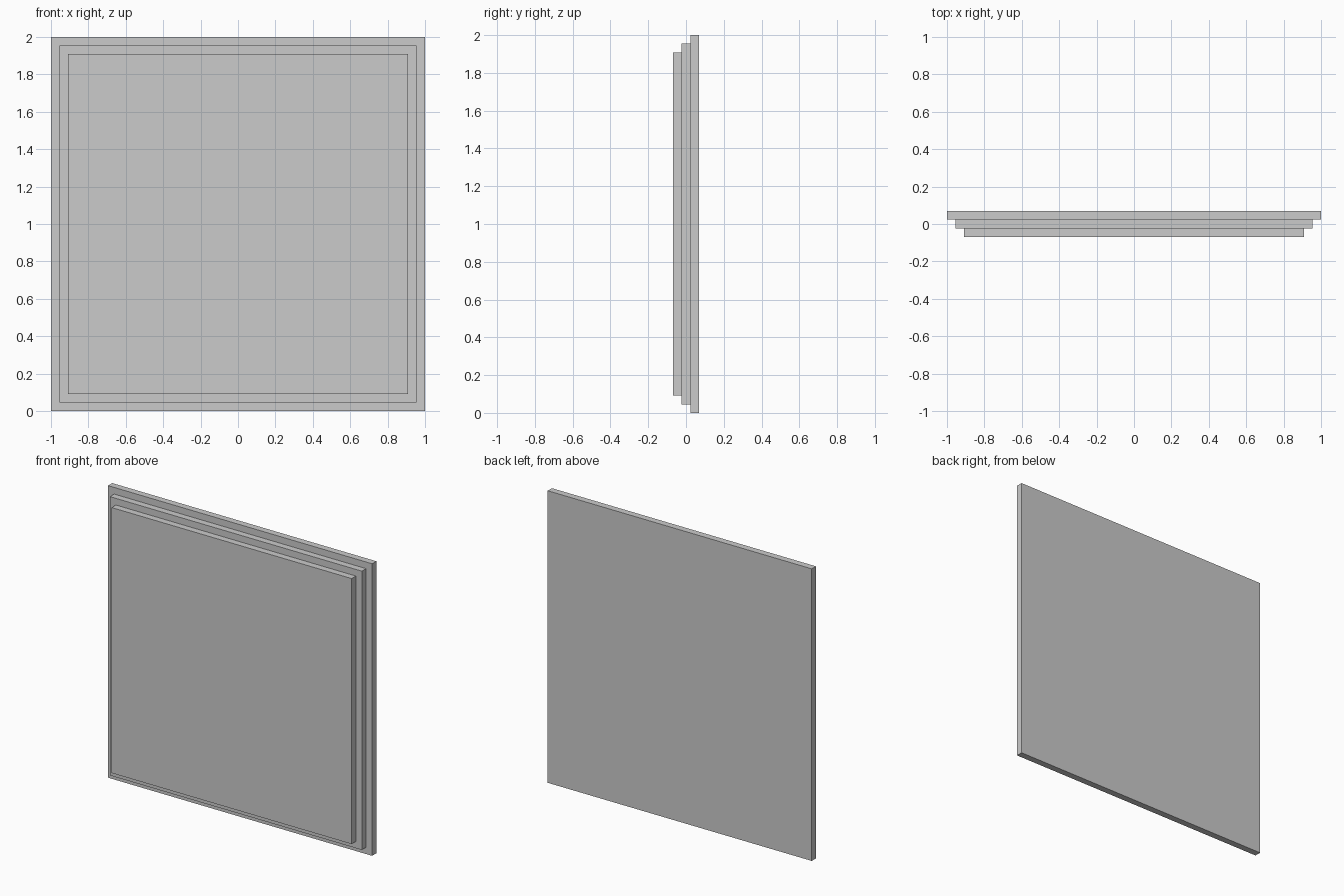
import bpy

if "Cube" in bpy.data.objects:
    bpy.data.objects.remove(bpy.data.objects["Cube"])

STEP = 0.0455  # panel thickness, also the inset of each layer


def panel(name, layer):
    """Square panel, inset and moved forward by one step per layer."""
    size = 2 - 2 * STEP * layer
    bpy.ops.mesh.primitive_cube_add(size=1, location=(0, STEP * (1 - layer), 1))
    obj = bpy.context.object
    obj.name = name
    obj.scale = (size, STEP, size)
    bpy.ops.object.transform_apply(location=False, rotation=False, scale=True)


# Three stacked panels, largest at the back
for i, name in enumerate(("back_panel", "middle_panel", "front_panel")):
    panel(name, i)
